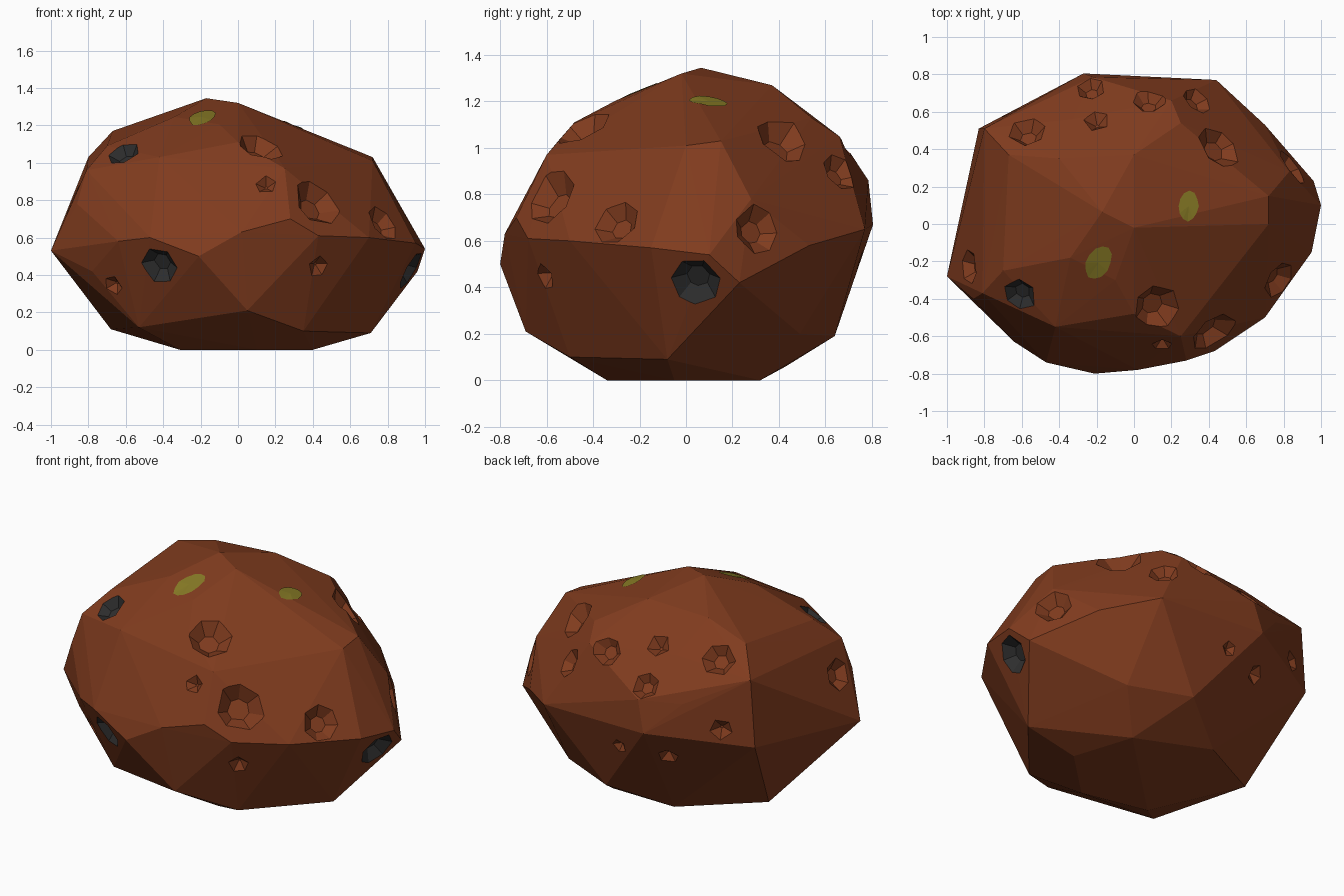
import bpy, bmesh, math, random
from mathutils import Vector
from mathutils.bvhtree import BVHTree

if "Cube" in bpy.data.objects:
    bpy.data.objects.remove(bpy.data.objects["Cube"])

random.seed(4)


def material(name, rgb):
    m = bpy.data.materials.new(name)
    m.diffuse_color = (*rgb, 1)
    m.use_nodes = True
    m.node_tree.nodes["Principled BSDF"].inputs["Base Color"].default_value = m.diffuse_color
    return m


BROWN = material("rust brown rock", (0.215, 0.044, 0.013))
DARK = material("charcoal pit", (0.027, 0.027, 0.027))
YELLOW = material("olive yellow patch", (0.235, 0.19, 0.018))


def make_object(name, bm, mats):
    me = bpy.data.meshes.new(name)
    bm.to_mesh(me)
    bm.free()
    for m in mats:
        me.materials.append(m)
    ob = bpy.data.objects.new(name, me)
    bpy.context.collection.objects.link(ob)
    return ob


# Boulder corners, from base to peak; the hull joins them with flat facets
CORNERS = [
    (-.31, -.25, 0), (.1, -.34, 0), (.4, -.05, 0), (.28, .32, 0), (-.22, .43, .06),
    (.05, -.69, .21), (.35, -.5, .1), (.71, -.08, .09), (-.53, -.46, .12),
    (-.68, .16, .11), (.46, .49, .2), (.1, .64, .19),
    (-.21, -.8, .5), (.02, -.78, .63), (.28, -.73, .7), (.43, -.68, .61),
    (.7, -.5, .6), (.95, -.15, .57), (1, .1, .54), (.96, .23, .42),
    (.7, .53, .58), (.44, .77, .65), (-.83, .51, .62), (-1, -.28, .53),
    (-.86, -.4, .78), (-.64, -.63, .58), (-.47, -.74, .6), (-.78, -.44, .42),
    (-.27, .805, .67), (-.22, .785, .86), (-.46, .69, .86), (-.8, .51, 1.03),
    (-.81, -.37, .96), (.83, .28, .78), (.72, 0, 1.01), (.72, .15, 1.03),
    (-.67, .37, 1.17), (-.4, .35, 1.25), (-.17, .065, 1.345), (0, -.02, 1.32),
    (0, .37, 1.27), (.25, .54, 1.13), (.2, .66, 1.05), (-.33, .56, 1.08),
    (-.34, -.18, 1.245), (-.1, -.3, 1.205), (0, -.48, 1.11), (-.42, -.55, 1.03),
    (.25, -.6, .97), (-.7, -.25, 1.09),
]
bm = bmesh.new()
for c in CORNERS:
    bm.verts.new(c)
bmesh.ops.convex_hull(bm, input=bm.verts[:])
bmesh.ops.delete(bm, geom=[v for v in bm.verts if not v.link_faces], context='VERTS')
bmesh.ops.recalc_face_normals(bm, faces=bm.faces[:])
surface = BVHTree.FromBMesh(bm)
boulder = make_object("boulder", bm, [BROWN, DARK])

# Pits: approximate place, rim radius, dark or not
PITS = [
    ((-.62, -.39, 1.07), .095, 1), ((-.44, -.72, .43), .105, 1), ((.97, .03, .40), .112, 1),
    ((-.70, -.53, .32), .055, 0), ((.12, -.45, 1.09), .13, 0), ((.15, -.65, .885), .055, 0),
    ((.43, -.60, .79), .14, 0), ((.44, -.62, .44), .06, 0), ((.79, -.31, .69), .105, 0),
    ((.85, .31, .65), .11, 0), ((.47, .43, 1.04), .13, 0), ((.34, .67, .90), .09, 0),
    ((.08, .64, 1.02), .09, 0), ((-.23, .73, .93), .08, 0), ((-.2, .55, 1.1), .07, 0),
    ((-.57, .48, 1.08), .1, 0), ((-.87, -.23, .80), .095, 0), ((-.07, .71, .53), .045, 0),
    ((-.33, .64, .50), .06, 0), ((-.66, .60, .72), .065, 0),
]


def add_pit(bm, place, radius, dark):
    """Faceted funnel sunk into the surface along the averaged normal."""
    point = surface.find_nearest(Vector(place))[0]
    normal = Vector()
    for _, n, _, _ in surface.find_nearest_range(point, radius * 0.6):
        normal += n
    normal.normalize()
    side = normal.orthogonal().normalized()
    other = normal.cross(side)
    big = radius > 0.075
    sides = random.choice((6, 7)) if big else 5
    floor = 0.45 if big else 0.15
    depth = radius * (0.5 if big else 0.65)
    start = random.random() * 6
    angles = [start + (i + random.uniform(-.15, .15)) * math.tau / sides for i in range(sides)]
    rings = []
    for height, r in ((depth, radius * (2 - floor)), (-depth, radius * floor)):
        rings.append([bm.verts.new(point + normal * height
                                   + (side * math.cos(a) + other * math.sin(a)) * r)
                      for a in angles])
    top, low = rings
    faces = [bm.faces.new(top), bm.faces.new(low[::-1])]
    for i in range(sides):
        j = (i + 1) % sides
        faces.append(bm.faces.new((top[i], low[i], low[j], top[j])))
    for f in faces:
        f.material_index = dark


# Cut each pit in turn so that neighbouring funnels never confuse the cut
for place, radius, dark in PITS:
    bm = bmesh.new()
    add_pit(bm, place, radius, dark)
    bmesh.ops.recalc_face_normals(bm, faces=bm.faces[:])
    cutter = make_object("pit_cutter", bm, [BROWN, DARK])
    cutter.hide_render = True
    mod = boulder.modifiers.new("pit", 'BOOLEAN')
    mod.operation = 'DIFFERENCE'
    mod.solver = 'EXACT'
    mod.object = cutter
    bpy.context.view_layer.objects.active = boulder
    bpy.ops.object.modifier_apply(modifier=mod.name)
    bpy.data.objects.remove(cutter)


# Yellow patches draped just above the top facets
def add_patch(name, x, y, rx, ry, lean):
    bm = bmesh.new()

    def drape(px, py):
        hit = surface.ray_cast(Vector((px, py, 3)), Vector((0, 0, -1)))
        return bm.verts.new(hit[0] + hit[1] * 0.005)

    centre = drape(x, y)
    rim = []
    for i in range(12):
        a = i * math.tau / 12
        k = random.uniform(.92, 1.05)
        v = math.sin(a) * ry * k
        rim.append(drape(x + math.cos(a) * rx * k + lean * v, y + v))
    for i in range(12):
        bm.faces.new((centre, rim[i], rim[(i + 1) % 12]))
    make_object(name, bm, [YELLOW])


add_patch("patch_front", -.19, -.205, .068, .09, .25)
add_patch("patch_right", .29, .095, .054, .08, .05)

for poly in boulder.data.polygons:
    poly.use_smooth = False
